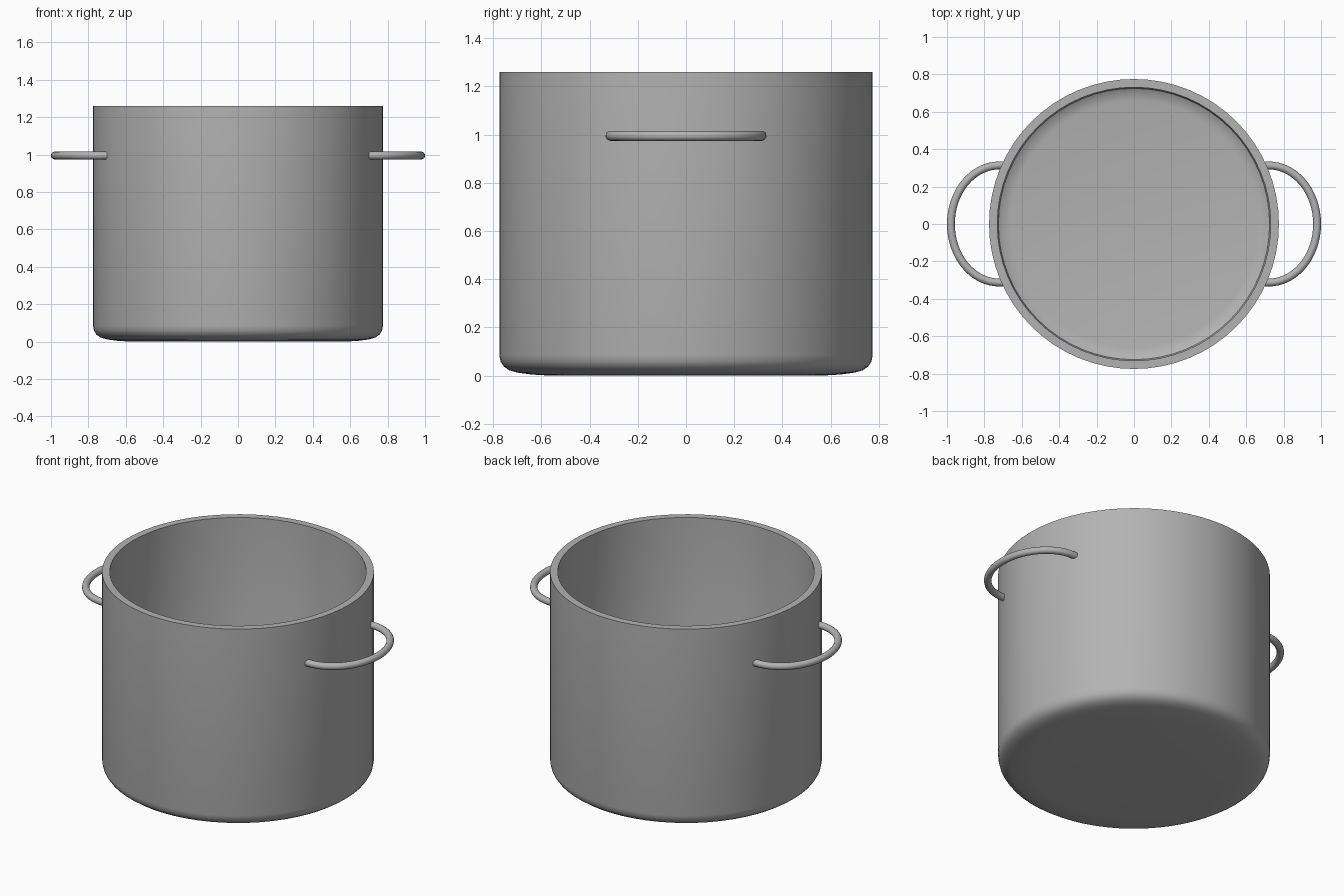
import bpy, bmesh, math
from mathutils import Matrix

if "Cube" in bpy.data.objects:
    bpy.data.objects.remove(bpy.data.objects["Cube"])

SEG = 64

# Mid-grey metal
metal = bpy.data.materials.new("grey_metal")
metal.diffuse_color = (0.45, 0.45, 0.45, 1)
metal.use_nodes = True
metal.node_tree.nodes["Principled BSDF"].inputs["Base Color"].default_value = metal.diffuse_color


def new_object(name, bm):
    bmesh.ops.recalc_face_normals(bm, faces=bm.faces)
    me = bpy.data.meshes.new(name)
    bm.to_mesh(me)
    bm.free()
    me.materials.append(metal)
    ob = bpy.data.objects.new(name, me)
    bpy.context.collection.objects.link(ob)
    bpy.ops.object.select_all(action='DESELECT')
    ob.select_set(True)
    bpy.context.view_layer.objects.active = ob
    bpy.ops.object.shade_smooth_by_angle(angle=math.radians(40))


def bridge_rings(bm, rings):
    n = len(rings[0])
    for a, b in zip(rings, rings[1:]):
        for i in range(n):
            j = (i + 1) % n
            bm.faces.new((a[i], a[j], b[j], b[i]))
    bm.faces.new(rings[0])
    bm.faces.new(rings[-1])


# Pot body: outer wall, flat rim, inner wall and floor
profile = [(0.57, 0.0), (0.64, 0.004), (0.70, 0.012), (0.735, 0.022),
           (0.757, 0.038), (0.770, 0.058), (0.775, 0.085), (0.775, 1.26),
           (0.731, 1.26), (0.731, 0.09), (0.725, 0.067),
           (0.70, 0.052), (0.66, 0.045)]
bm = bmesh.new()
rings = []
for r, z in profile:
    rings.append([bm.verts.new((r * math.cos(2 * math.pi * i / SEG),
                                r * math.sin(2 * math.pi * i / SEG), z))
                  for i in range(SEG)])
bridge_rings(bm, rings)
new_object("pot_body", bm)


# Looped side handles: round tube swept along a half ellipse
def handle(name, side):
    tube, ax, ay, cx, height = 0.021, 0.259, 0.313, 0.72, 0.995
    path = [(0.70, -ay, 0.0, -1.0)]
    for k in range(33):
        t = -math.pi / 2 + math.pi * k / 32
        nx, ny = math.cos(t) / ax, math.sin(t) / ay
        d = math.hypot(nx, ny)
        path.append((cx + ax * math.cos(t), ay * math.sin(t), nx / d, ny / d))
    path.append((0.70, ay, 0.0, 1.0))
    bm = bmesh.new()
    rings = []
    for x, y, nx, ny in path:
        ring = []
        for i in range(16):
            a = 2 * math.pi * i / 16
            c = tube * math.cos(a)
            ring.append(bm.verts.new((x + nx * c, y + ny * c,
                                      height + tube * math.sin(a))))
        rings.append(ring)
    bridge_rings(bm, rings)
    bmesh.ops.transform(bm, matrix=Matrix.Diagonal((side, 1, 1, 1)), verts=bm.verts)
    new_object(name, bm)


handle("handle_right", 1)
handle("handle_left", -1)
